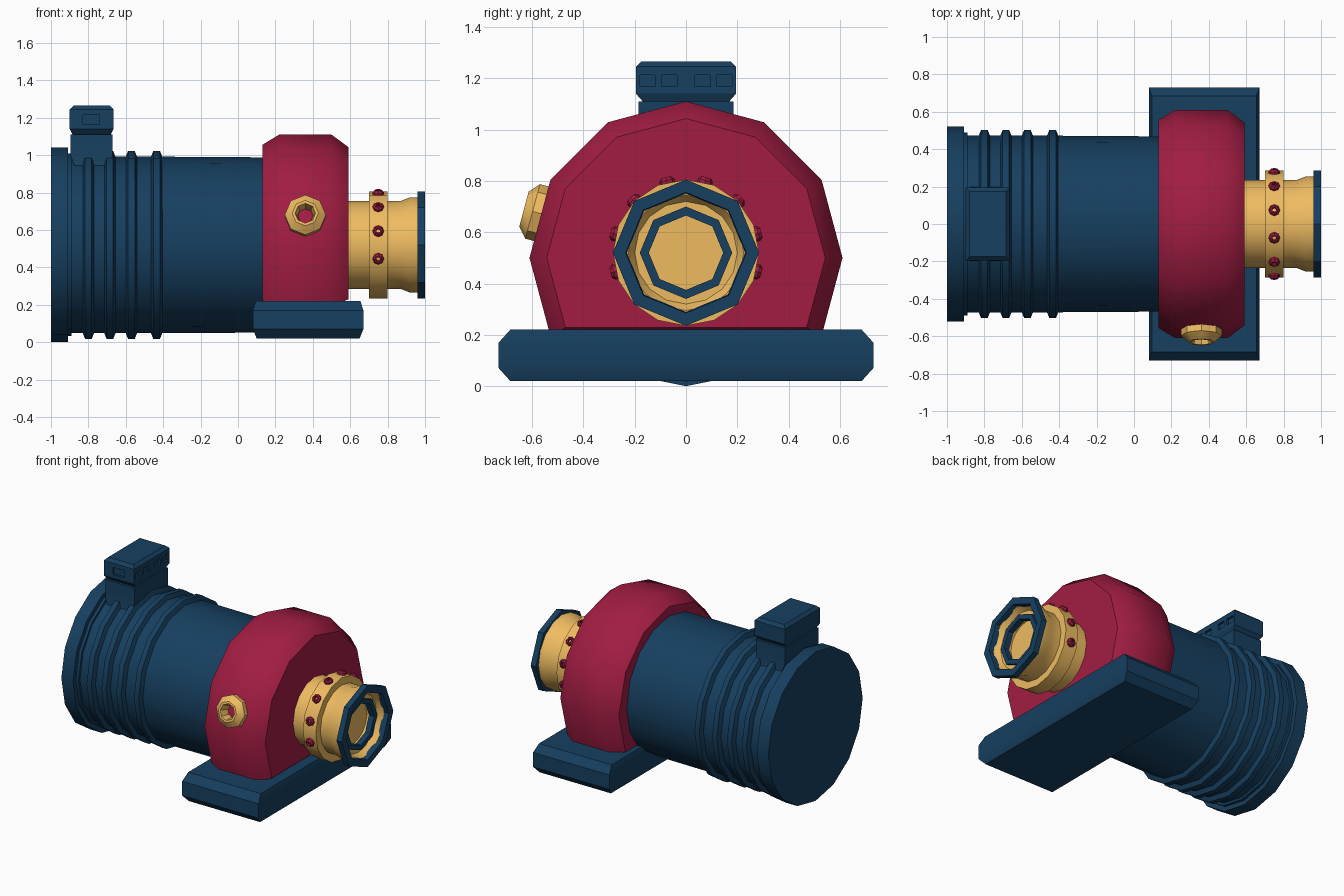
import bpy, bmesh
from math import radians, sin, cos, pi
from mathutils import Matrix

if "Cube" in bpy.data.objects:
    bpy.data.objects.remove(bpy.data.objects["Cube"])


def material(name, rgb):
    m = bpy.data.materials.new(name)
    m.diffuse_color = (*rgb, 1)
    m.use_nodes = True
    m.node_tree.nodes["Principled BSDF"].inputs["Base Color"].default_value = m.diffuse_color
    return m


NAVY = material("navy", (0.008, 0.05, 0.115))
RED = material("red", (0.36, 0.012, 0.055))
GOLD = material("gold", (0.86, 0.50, 0.12))
AXIS_Z = 0.52


def loft(name, rings, mat, closed=False, matrix=Matrix(), angle=35):
    """Skin a stack of equal-length point rings; cap the ends or join them."""
    bm = bmesh.new()
    vs = [[bm.verts.new(matrix @ Matrix.Translation(p).translation) for p in r] for r in rings]
    n = len(vs[0])
    pairs = list(zip(vs, vs[1:])) + ([(vs[-1], vs[0])] if closed else [])
    for a, b in pairs:
        for i in range(n):
            j = (i + 1) % n
            bm.faces.new((a[i], a[j], b[j], b[i]))
    if not closed:
        bm.faces.new(vs[0])
        bm.faces.new(vs[-1])
    bmesh.ops.recalc_face_normals(bm, faces=bm.faces)
    me = bpy.data.meshes.new(name)
    bm.to_mesh(me)
    bm.free()
    me.materials.append(mat)
    ob = bpy.data.objects.new(name, me)
    bpy.context.collection.objects.link(ob)
    bpy.ops.object.select_all(action='DESELECT')
    ob.select_set(True)
    bpy.context.view_layer.objects.active = ob
    if angle:
        bpy.ops.object.shade_smooth_by_angle(angle=radians(angle))
    return ob


def lathe(name, profile, sides, mat, matrix, closed=False, angle=35):
    """Turn (height, radius) points around local z."""
    rings = [[(r * cos(2 * pi * i / sides), r * sin(2 * pi * i / sides), h)
              for i in range(sides)] for h, r in profile]
    return loft(name, rings, mat, closed, matrix, angle)


def stack(name, levels, mat, angle=35):
    """Rectangles (z, x0, x1, half y) stacked into a chamfered block."""
    rings = [[(x0, -y, z), (x1, -y, z), (x1, y, z), (x0, y, z)] for z, x0, x1, y in levels]
    return loft(name, rings, mat, angle=angle)


ALONG_X = Matrix.Translation((0, 0, AXIS_Z)) @ Matrix.Rotation(pi / 2, 4, 'Y')

# Motor barrel with rear flange and four raised ribs
barrel = [(-1, .52), (-.91, .52), (-.91, .488), (-.89, .488), (-.89, .472)]
for x in (-.80, -.685, -.57, -.435):
    barrel += [(x - .03, .472), (x - .018, .502), (x + .018, .502), (x + .03, .472)]
barrel += [(.2, .468)]
lathe("motor_barrel", barrel, 16, NAVY, ALONG_X)

# Pump housing: twelve-sided disc with a flat bottom
outline = [(.61 * cos(radians(a)), .5 + .61 * sin(radians(a))) for a in range(-30, 211, 30)]
rings = []
for x, s in ((.13, .91), (.22, 1), (.50, 1), (.59, .89)):
    rings.append([(x, y * s, .5 + (z - .5) * s) for y, z in outline])
loft("pump_housing", rings, RED, angle=40)

# Base plate
stack("base_plate", [(.02, .10, .65, .685), (.07, .08, .67, .73),
                     (.17, .08, .67, .73), (.22, .095, .655, .685)], NAVY)

# Terminal box, its neck and recessed slots
stack("terminal_neck", [(.93, -.87, -.69, .20), (1.0, -.895, -.67, .185),
                        (1.11, -.895, -.67, .185)], NAVY)
box = stack("terminal_box", [(1.10, -.88, -.685, .16), (1.14, -.90, -.665, .195),
                             (1.245, -.90, -.665, .195), (1.265, -.88, -.685, .175)], NAVY, 0)
slots = [((-.665, y, 1.19), (.03, .06, .045)) for y in (-.15, -.065, .065, .15)]
slots.append(((-.785, -.195, 1.19), (.09, .03, .05)))
for loc, size in slots:
    x, y, z = loc
    a, b, c = (s / 2 for s in size)
    rings = [[(x - a, y - b, h), (x + a, y - b, h), (x + a, y + b, h), (x - a, y + b, h)]
             for h in (z - c, z + c)]
    cutter = loft("slot_cutter", rings, NAVY, angle=0)
    cutter.hide_render = True
    cutter.hide_set(True)
    mod = box.modifiers.new("slot", 'BOOLEAN')
    mod.operation = 'DIFFERENCE'
    mod.object = cutter
    # apply, then discard the helper
    bpy.context.view_layer.objects.active = box
    bpy.ops.object.modifier_apply(modifier=mod.name)
    bpy.data.objects.remove(cutter)

# Inlet nozzle with bolt flange and recessed mouth
lathe("inlet_nozzle", [(.55, .235), (.70, .235), (.70, .285), (.80, .285), (.80, .235),
                       (.87, .235), (.92, .255), (.97, .255), (.97, .225),
                       (.93, .20), (.93, .15), (.89, .15)], 16, GOLD, ALONG_X)
# Octagonal rings at the mouth
lathe("mouth_ring", [(.96, .23), (.96, .285), (1, .285), (1, .235)], 8, NAVY, ALONG_X, True)
lathe("inner_ring", [(.91, .145), (.91, .18), (.95, .18), (.95, .145)], 8, NAVY, ALONG_X, True)

# Bolts over the upper part of the flange
for a in range(-15, 196, 30):
    m = (Matrix.Translation((.75, 0, AXIS_Z)) @ Matrix.Rotation(radians(a), 4, 'X')
         @ Matrix.Rotation(-pi / 2, 4, 'X'))
    lathe("flange_bolt", [(.265, .012), (.265, .03), (.292, .03), (.304, .02), (.304, .012)],
          8, RED, m, True)

# Side port on the housing facet
port = Matrix.Translation((.36, -.564, .672)) @ Matrix.Rotation(radians(75), 4, 'X')
lathe("side_port", [(-.03, .11), (.035, .11), (.07, .07), (.07, .055), (.02, .042), (-.03, .042)],
      8, GOLD, port, True)
